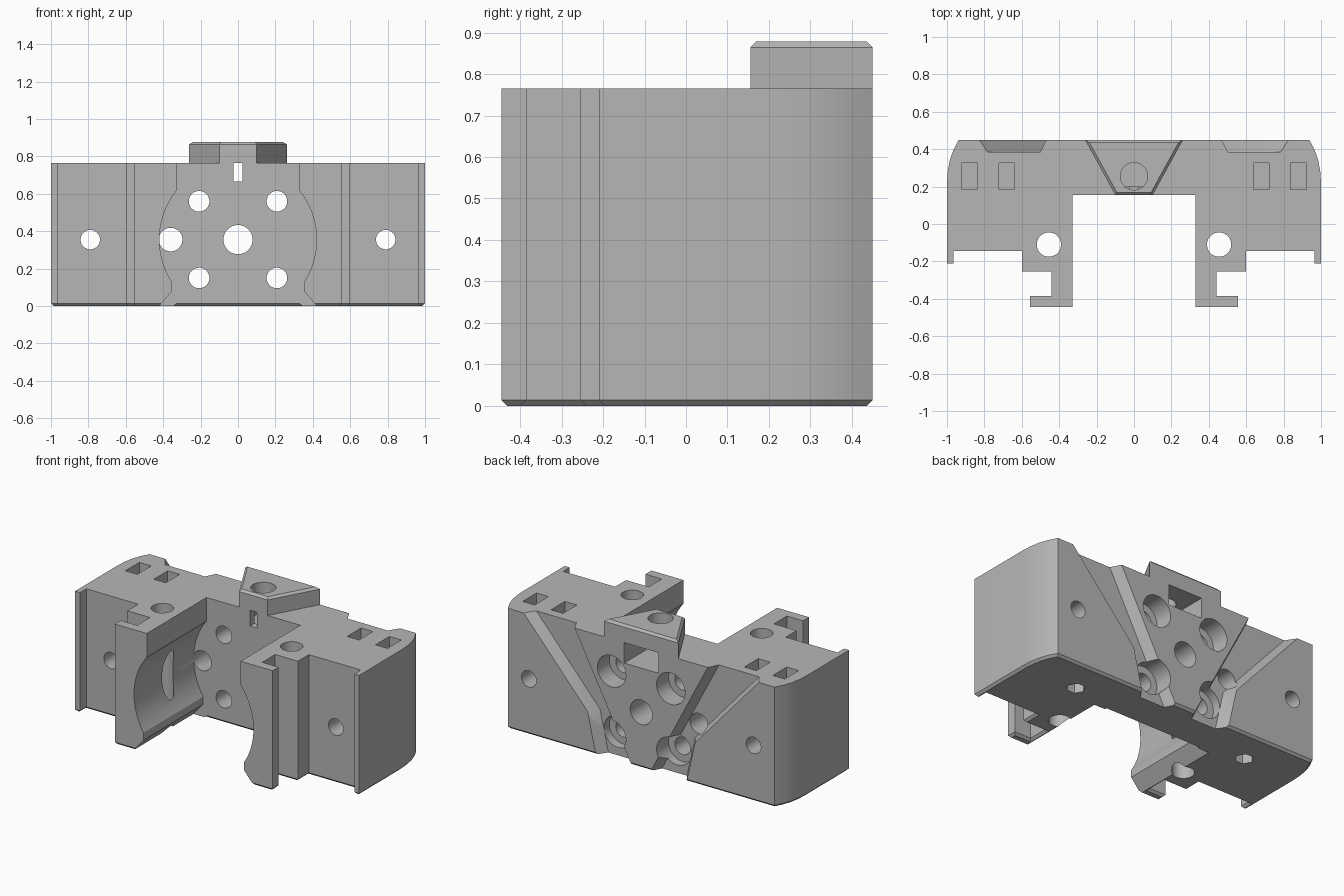
import bpy, bmesh, math
from mathutils import Matrix, Vector

if "Cube" in bpy.data.objects:
    bpy.data.objects.remove(bpy.data.objects["Cube"], do_unlink=True)

grey = bpy.data.materials.new("plain_grey")
grey.use_nodes = True
colour = (0.47, 0.47, 0.47, 1)
grey.diffuse_color = colour
grey.node_tree.nodes["Principled BSDF"].inputs["Base Color"].default_value = colour


def finish(name, bm):
    bmesh.ops.recalc_face_normals(bm, faces=bm.faces)
    mesh = bpy.data.meshes.new(name)
    bm.to_mesh(mesh)
    bm.free()
    mesh.materials.append(grey)
    ob = bpy.data.objects.new(name, mesh)
    bpy.context.collection.objects.link(ob)
    return ob


def loft(name, lower, upper, chamfer_z=None, chamfer=0.014):
    """Solid between two matching loops; optionally chamfer the rim at one height."""
    bm = bmesh.new()
    a = [bm.verts.new(p) for p in lower]
    b = [bm.verts.new(p) for p in upper]
    bm.faces.new(a)
    bm.faces.new(b)
    for i in range(len(a)):
        j = (i + 1) % len(a)
        bm.faces.new((a[i], a[j], b[j], b[i]))
    bmesh.ops.recalc_face_normals(bm, faces=bm.faces)
    if chamfer_z is not None:
        rim = [e for e in bm.edges
               if all(abs(v.co.z - chamfer_z) < 1e-4 for v in e.verts)]
        bmesh.ops.bevel(bm, geom=rim, offset=chamfer, segments=1, affect='EDGES')
    return finish(name, bm)


def prism_z(name, pts, z0, z1, chamfer_z=None):
    return loft(name, [(x, y, z0) for x, y in pts],
                [(x, y, z1) for x, y in pts], chamfer_z)


def prism_y(name, pts, y0, y1):
    return loft(name, [(x, y0, z) for x, z in pts], [(x, y1, z) for x, z in pts])


def box(x, y, z):
    return prism_z("box_cutter", [(x[0], y[0]), (x[1], y[0]), (x[1], y[1]), (x[0], y[1])], *z)


def cylinder(axis, centre, radius, start, end, sides=48):
    """Round cutter along y or z; centre gives the other two coordinates."""
    ring = [(centre[0] + radius * math.cos(math.tau * i / sides),
             centre[1] + radius * math.sin(math.tau * i / sides)) for i in range(sides)]
    make = prism_y if axis == 'y' else prism_z
    return make("round_cutter", ring, start, end)


def cut(ob, cutters):
    for c in cutters:
        c.hide_render = True
        mod = ob.modifiers.new("cut", 'BOOLEAN')
        mod.operation = 'DIFFERENCE'
        mod.solver = 'EXACT'
        mod.object = c
    bpy.context.view_layer.update()
    result = bpy.data.meshes.new_from_object(
        ob.evaluated_get(bpy.context.evaluated_depsgraph_get()))
    ob.modifiers.clear()
    ob.data = result
    for c in cutters:
        bpy.data.objects.remove(c, do_unlink=True)


TOP, BACK, WALL = 0.765, 0.45, 0.155
MID = 0.355

# Body: half plan with clip arm and end lip, mirrored
half = [(0.33, WALL), (0.33, -0.445), (0.555, -0.445), (0.555, -0.385), (0.44, -0.385),
        (0.44, -0.255), (0.6, -0.255), (0.6, -0.145), (0.965, -0.145), (0.965, -0.21),
        (1.0, -0.21), (1.0, 0.22), (0.996, 0.28), (0.985, 0.34), (0.966, 0.395), (0.938, BACK)]
plan = half + [(-x, y) for x, y in reversed(half)]
body = prism_z("carriage_body", plan, 0, TOP, chamfer_z=0)

cutters = []
# Round motor channel between the arms, with a flared foot
cutters.append(cylinder('y', (0, MID), 0.42, -0.6, WALL, 96))
cutters.append(prism_y("flare_cutter", [(-0.353, 0.14), (-0.353, 0.08), (-0.43, -0.01),
                                        (0.43, -0.01), (0.353, 0.08), (0.353, 0.14)], -0.6, WALL))
# Through holes in the back wall
cutters.append(cylinder('y', (0, MID), 0.078, 0, 0.6))
cutters.append(cylinder('y', (-0.36, MID), 0.063, 0, 0.6))

for s in (-1, 1):
    # Diagonal channel on the back, walls sloping to a narrower floor
    rim = [(0.86, 0.80), (0.38, 0.26), (0.31, -0.05), (0.04, -0.05), (0.485, 0.80)]
    slope = [-0.045, -0.045, -0.045, 0.035, 0.035]
    cutters.append(loft("channel_cutter",
                        [(s * (x + d), BACK - 0.065, z) for (x, z), d in zip(rim, slope)],
                        [(s * (x - d * 0.1), BACK + 0.01, z) for (x, z), d in zip(rim, slope)]))
    # Counterbored mounting holes
    for z in (0.15, 0.56):
        cutters.append(cylinder('y', (s * 0.208, z), 0.055, 0, 0.6))
        cutters.append(cylinder('y', (s * 0.208, z), 0.1, BACK - 0.12, 0.6))
    # Side screw holes, arm holes and foot nut pockets
    cutters.append(cylinder('y', (s * 0.79, MID), 0.052, -0.3, 0.6))
    cutters.append(cylinder('z', (s * 0.455, -0.11), 0.065, -0.1, 0.9))
    cutters.append(cylinder('z', (s * 0.62, 0.23), 0.055, -0.1, 0.06, 6))
    # Tie slots in the top
    for x in (0.68, 0.88):
        cutters.append(box((s * x - 0.042, s * x + 0.042), (0.185, 0.325), (TOP - 0.09, 0.9)))

# Nut pocket behind the tab and its front slot
cutters.append(box((-0.12, 0.12), (0.2, 0.6), (0.635, 0.8)))
cutters.append(box((-0.025, 0.025), (0.1, 0.3), (0.665, 0.8)))
cut(body, cutters)

# Wedge tab on the top with a screw hole
tab = prism_z("top_tab", [(-0.1, WALL), (0.1, WALL), (0.262, BACK), (-0.262, BACK)],
              TOP, 0.878, chamfer_z=0.878)
cut(tab, [cylinder('z', (0, 0.255), 0.073, 0.6, 1.0)])

# Smooth round walls, crisp edges
for ob in (body, tab):
    bpy.ops.object.select_all(action='DESELECT')
    ob.select_set(True)
    bpy.context.view_layer.objects.active = ob
    bpy.ops.object.shade_smooth_by_angle(angle=math.radians(30))
